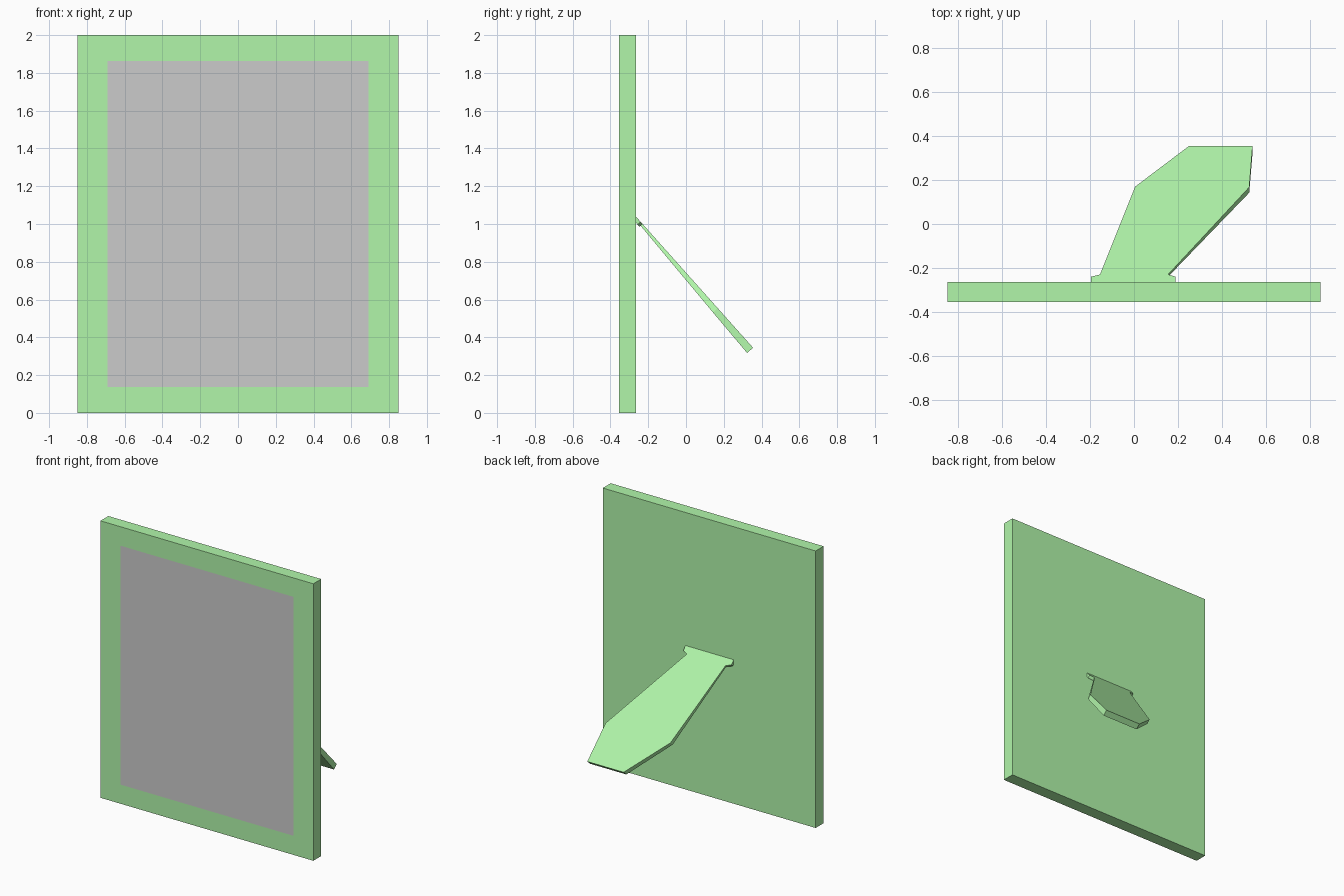
import bpy, bmesh
from mathutils import Vector

if "Cube" in bpy.data.objects:
    bpy.data.objects.remove(bpy.data.objects["Cube"])

green = bpy.data.materials.new("green")
green.diffuse_color = (0.44, 0.92, 0.40, 1)
green.use_nodes = True
green.node_tree.nodes["Principled BSDF"].inputs["Base Color"].default_value = green.diffuse_color


def finish(name, bm, mat=None):
    mesh = bpy.data.meshes.new(name)
    bm.to_mesh(mesh)
    bm.free()
    obj = bpy.data.objects.new(name, mesh)
    bpy.context.collection.objects.link(obj)
    if mat:
        mesh.materials.append(mat)
    return obj


def rect(bm, half_w, y, z0, z1):
    return [bm.verts.new((x, y, z)) for x, z in
            ((-half_w, z0), (half_w, z0), (half_w, z1), (-half_w, z1))]


def bridge(bm, a, b):
    for i in range(len(a)):
        j = (i + 1) % len(a)
        bm.faces.new((a[i], a[j], b[j], b[i]))


FRONT, BACK = -0.355, -0.265
OPENING = (0.69, FRONT, 0.138, 1.863)

# Frame: slab with a flush window in the front face
bm = bmesh.new()
front = rect(bm, 0.85, FRONT, 0, 2)
back = rect(bm, 0.85, BACK, 0, 2)
bridge(bm, front, back)
bridge(bm, front, rect(bm, *OPENING))
bm.faces.new(back[::-1])
bmesh.ops.recalc_face_normals(bm, faces=bm.faces)
finish("frame", bm, green)

# Picture panel filling the window
bm = bmesh.new()
bm.faces.new(rect(bm, *OPENING))
finish("picture_panel", bm)

# The hinge and leg share one sloping plane
SLOPE = -1.12
normal = Vector((0, -SLOPE, 1)).normalized()


def sloped_plate(name, outline):
    """Plate from (x, y, thickness) corners, top side on the sloping plane."""
    bm = bmesh.new()
    top, under = [], []
    for x, y, t in outline:
        p = Vector((x, y, 0.345 + SLOPE * (y - 0.355)))
        top.append(bm.verts.new(p))
        under.append(bm.verts.new(p - normal * t))
    bridge(bm, top, under)
    bm.faces.new(top)
    bm.faces.new(under[::-1])
    bmesh.ops.recalc_face_normals(bm, faces=bm.faces)
    return finish(name, bm, green)


# Hinge flange against the back
sloped_plate("stand_hinge", [
    (-0.195, -0.267, 0.022), (0.19, -0.267, 0.022), (0.19, -0.24, 0.022),
    (0.155, -0.23, 0.022), (-0.155, -0.23, 0.022), (-0.195, -0.24, 0.022)])

# Slanted leg, thicker towards its foot
sloped_plate("stand_leg", [
    (-0.155, -0.23, 0.014), (0.155, -0.23, 0.014), (0.525, 0.168, 0.034),
    (0.54, 0.355, 0.042), (0.25, 0.355, 0.042), (0.005, 0.17, 0.034)])
